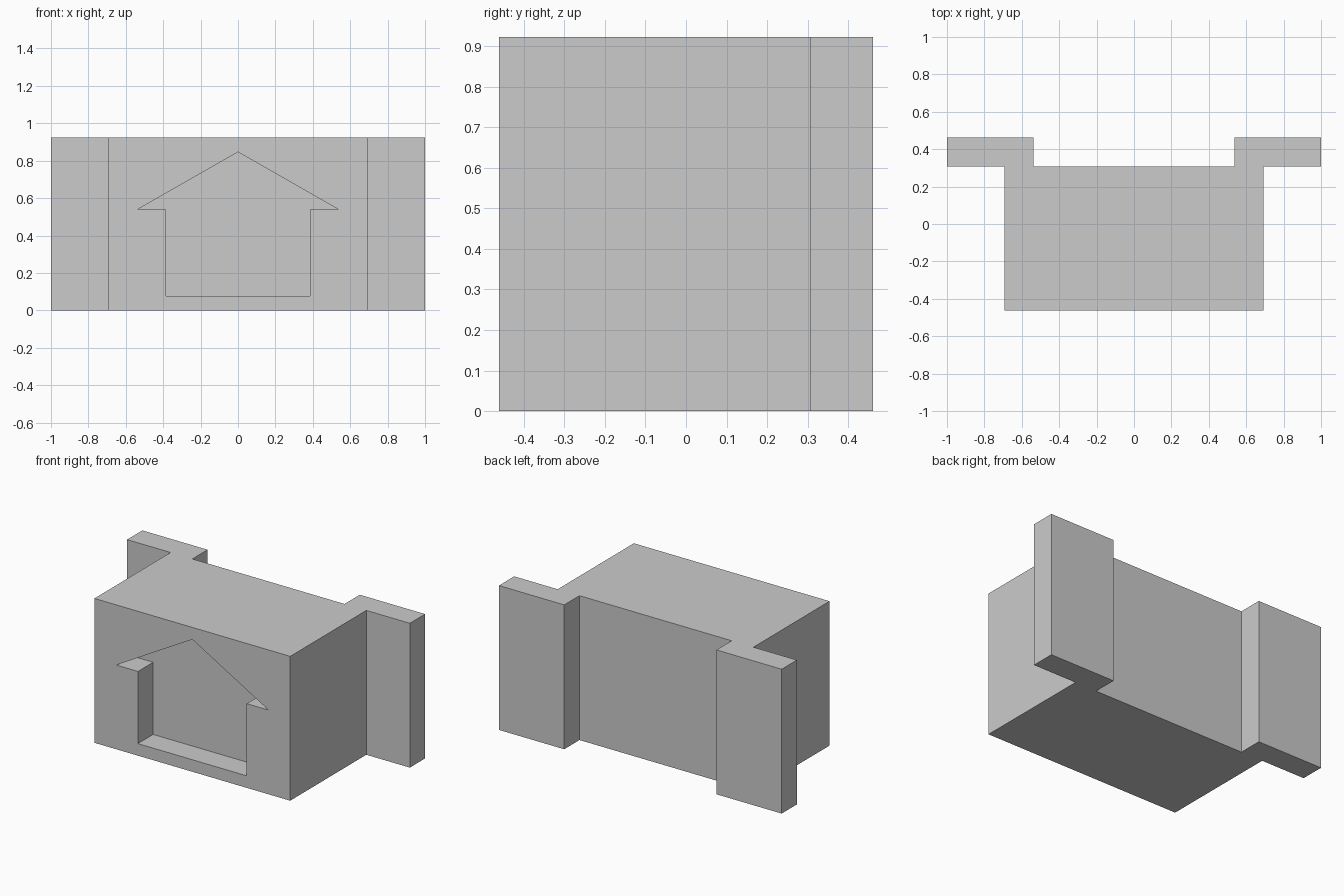
import bpy
import bmesh

U = 1 / 13  # design module: the whole model is 26 modules wide

cube = bpy.data.objects.get("Cube")
if cube:
    bpy.data.objects.remove(cube, do_unlink=True)

grey = bpy.data.materials.new("plain_grey")
grey.use_nodes = True
colour = (0.6, 0.6, 0.6, 1)
grey.diffuse_color = colour
grey.node_tree.nodes["Principled BSDF"].inputs["Base Color"].default_value = colour


def extrude_profile(name, points, direction):
    """Extrude a closed 3D outline, given in modules, along a direction."""
    bm = bmesh.new()
    face = bm.faces.new([bm.verts.new([c * U for c in p]) for p in points])
    ext = bmesh.ops.extrude_face_region(bm, geom=[face])
    moved = [v for v in ext["geom"] if isinstance(v, bmesh.types.BMVert)]
    bmesh.ops.translate(bm, verts=moved, vec=[c * U for c in direction])
    bmesh.ops.recalc_face_normals(bm, faces=bm.faces)
    mesh = bpy.data.meshes.new(name)
    bm.to_mesh(mesh)
    bm.free()
    mesh.materials.append(grey)
    obj = bpy.data.objects.new(name, mesh)
    bpy.context.collection.objects.link(obj)
    return obj


def mirrored(half):
    """Complete a left-right symmetric outline from its right half."""
    return half + [(-a, b) for a, b in reversed(half) if a]


# Block with its two rear side flanges, one footprint extruded upwards
footprint = mirrored([(9, -6), (9, 4), (13, 4), (13, 6), (7, 6), (7, 4)])
body = extrude_profile("block_with_flanges", [(x, y, 0) for x, y in footprint], (0, 0, 12))

# House-shaped recess in the front face, two modules deep
house = mirrored([(5, 1), (5, 7), (7, 7), (0, 11)])
cutter = extrude_profile("recess_cutter", [(x, -7, z) for x, z in house], (0, 3, 0))
cutter.hide_render = True
cutter.hide_set(True)
cutter.display_type = 'WIRE'

cut = body.modifiers.new("house_recess", 'BOOLEAN')
cut.operation = 'DIFFERENCE'
cut.solver = 'EXACT'
cut.object = cutter
